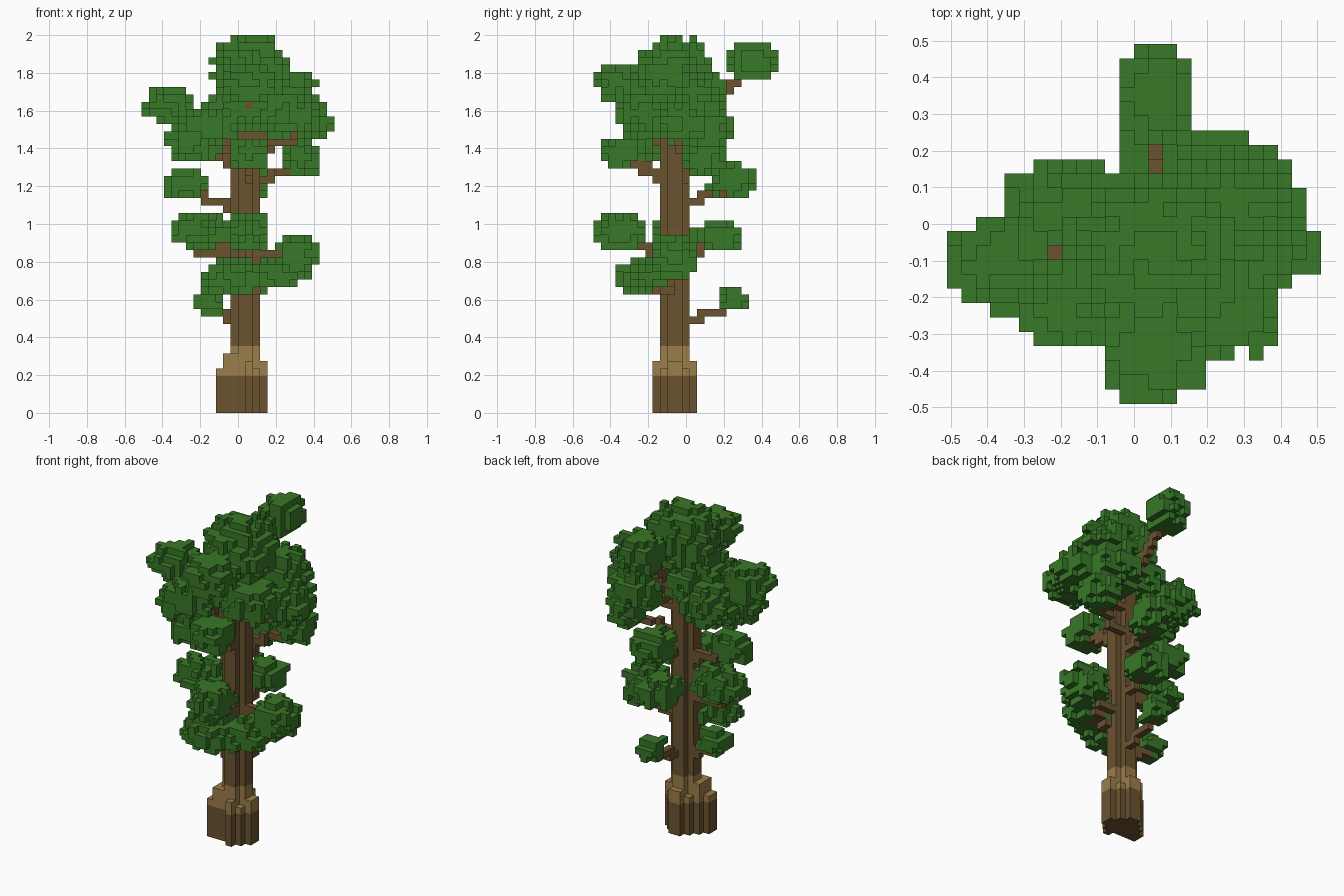
import bpy
import bmesh
import random
from itertools import product
from math import floor, ceil, hypot
from mathutils import Vector

random.seed(4)
UNIT = 2 / 51  # edge length of one block

if "Cube" in bpy.data.objects:
    bpy.data.objects.remove(bpy.data.objects["Cube"], do_unlink=True)


def make_material(name, color):
    mat = bpy.data.materials.new(name)
    mat.use_nodes = True
    mat.diffuse_color = (*color, 1)
    mat.node_tree.nodes["Principled BSDF"].inputs["Base Color"].default_value = (*color, 1)
    return mat


bark = make_material("dark bark", (0.147, 0.087, 0.03))
pale_bark = make_material("pale bark", (0.33, 0.21, 0.069))
leaf = make_material("leaf green", (0.04, 0.188, 0.021))

AXES = [Vector(d) for d in ((1, 0, 0), (-1, 0, 0), (0, 1, 0), (0, -1, 0), (0, 0, 1), (0, 0, -1))]
STEPS = [tuple(int(c) for c in d) for d in AXES]


def shifted(cell, step):
    return tuple(a + b for a, b in zip(cell, step))


def center(cell):
    i, j, k = cell
    return Vector((i + 0.5, j, k + 0.5))


def build_blocks(name, cells, occupied, mats, pick=lambda z: 0):
    """Make one mesh from the exposed block faces."""
    bm = bmesh.new()
    corners = {}

    def corner(p):
        key = tuple(round(c * 2) for c in p)
        if key not in corners:
            corners[key] = bm.verts.new(p * UNIT)
        return corners[key]

    for cell in sorted(cells):
        mid = center(cell)
        for axis, step in zip(AXES, STEPS):
            if shifted(cell, step) in occupied:
                continue
            u = Vector((axis.y, axis.z, axis.x))
            v = axis.cross(u)
            quad = [corner(mid + (axis + u * a + v * b) / 2)
                    for a, b in ((-1, -1), (1, -1), (1, 1), (-1, 1))]
            face = bm.faces.new(quad)
            face.material_index = pick(mid.z)
    mesh = bpy.data.meshes.new(name)
    bm.to_mesh(mesh)
    bm.free()
    for mat in mats:
        mesh.materials.append(mat)
    obj = bpy.data.objects.new(name, mesh)
    bpy.context.collection.objects.link(obj)


# Trunk: a four-block column with its corners cut
TRUNK_TOP = 38
trunk = {(i, j, k) for i, j, k in product(range(-1, 3), range(-3, 1), range(TRUNK_TOP))
         if not (i in (-1, 2) and j in (-3, 0))}

# Flared base: rows of columns with uneven height, from front to back
base = set()
ROWS = {-4: (1, 1), -3: (-3, 2), -2: (-3, 3), -1: (-2, 3), 0: (-1, 2), 1: (0, 1)}
for j, (first, last) in ROWS.items():
    for i in range(first, last + 1):
        height = {-3: 6, -2: 8, 3: 7}.get(i, random.choice((6, 7, 8)))
        if j in (-4, 1):
            height = 7
        base |= {(i, j, k) for k in range(height)}
base -= trunk

# Leaf clusters: centre and half size, in blocks
upper_clusters = [
    (-9.5, -2.2, 41.5, 3.5, 3, 2.6),
    (1.5, 9, 47.5, 2.8, 3.5, 2.6),
    (1.5, -1.5, 46.9, 5.2, 4.8, 4.1),
    (3.2, -2.5, 46.2, 3.9, 4.2, 3.2),
    (1.5, -2, 44, 4.5, 5.4, 3.6),
    (1.5, -9, 44.5, 3.5, 3.5, 3),
    (6.8, 1.7, 43, 4, 3.5, 3),
    (10, -1, 39, 3, 3.3, 2.6),
    (8.5, 2.3, 34.5, 2.6, 3, 2.6),
    (6.5, 3.2, 38.5, 4, 3.5, 2.8),
    (0.5, -2, 40.8, 5.6, 6, 2.8),
    (-6, -3.5, 36.5, 4, 4, 2.5),
    (-4.8, 1.3, 38, 4, 3.1, 2.6),
    (-4, -6, 38.8, 3.8, 3, 2.5),
    (6.5, -5.5, 40.5, 3.9, 4, 3),
    (1.5, -8.5, 35.2, 3, 3.2, 2.2),
]
lower_clusters = [
    (1.5, 6.2, 31.5, 2.8, 3.3, 2.6),
    (-6.8, -1.5, 31, 3.3, 2.3, 2.3),
    (-5, -1.5, 24.2, 4, 2.6, 2.6),
    (1.5, -9, 24.5, 3, 3.5, 2.6),
    (1.5, 4.5, 24, 3, 3, 2.2),
    (8, -1.5, 21, 3, 2.9, 3.1),
    (0, -5.6, 18.3, 5, 3.8, 2.2),
    (5, -4, 18.7, 3, 2.7, 2),
    (-4, -1.5, 15, 2.1, 1.9, 2),
    (1.5, 6.6, 15.5, 2, 2, 1.7),
]


def grow_cluster(cx, cy, cz, rx, ry, rz):
    """Rounded clump of blocks with random single-block bumps."""
    mid, radii = (cx, cy, cz), (rx, ry, rz)
    ranges = [range(floor(c - r) - 1, ceil(c + r) + 2) for c, r in zip(mid, radii)]
    reach = {}
    for cell in product(*ranges):
        ratios = [abs(p - c) / r for p, c, r in zip(center(cell), mid, radii)]
        if max(ratios) < 1:
            reach[cell] = sum(q * q for q in ratios)
    core = {cell for cell, d in reach.items() if d < 0.82}
    bumps = {cell for cell, d in reach.items()
             if 0.82 <= d < 1.3 and random.random() < 0.4
             and any(shifted(cell, s) in core for s in STEPS)}
    return core | bumps


def block_line(start, end):
    """Blocks passed by a straight line."""
    steps = 60
    points = (Vector(start).lerp(Vector(end), n / steps) for n in range(steps + 1))
    return {(floor(p.x), floor(p.y + 0.5), floor(p.z)) for p in points}


def grow_branch(cx, cy, cz, *_):
    """Rising line of blocks from the trunk into a cluster."""
    rise = 0.35 * hypot(cx - 1, cy + 1.5)
    return block_line((1, -1.5, min(cz - rise - 1, TRUNK_TOP - 1)), (cx, cy, cz - 1))


# Side twigs below the leaves
twigs = [
    ((1, -2, 20.5), (6, -2.4, 21.5)),
    ((1, -1.5, 21.5), (-5.5, -1.5, 21.8)),
    ((1, -2, 37), (7.5, -2, 36)),
    ((1, -1.5, 15.5), (5, -2, 17.5)),
    ((1, -1.5, 28.5), (-4.5, -1.5, 28.8)),
    ((1, -2, 30.5), (1.5, -8, 34)),
]

upper = set().union(*(grow_cluster(*c) for c in upper_clusters))
lower = set().union(*(grow_cluster(*c) for c in lower_clusters))
branches = set().union(*(grow_branch(*c) for c in upper_clusters + lower_clusters),
                       *(block_line(*t) for t in twigs))
branches -= trunk | base
wood = trunk | base | branches
upper -= wood
lower -= wood | upper
everything = wood | upper | lower


def bark_band(z):
    """Pale band between the foot and the upper trunk."""
    return 1 if 5 < z < 9 else 0


build_blocks("trunk", trunk, everything, [bark, pale_bark], bark_band)
build_blocks("flared_base", base, everything, [bark, pale_bark], bark_band)
build_blocks("branches", branches, everything, [bark])
build_blocks("upper_leaves", upper, everything, [leaf])
build_blocks("lower_leaves", lower, everything, [leaf])
